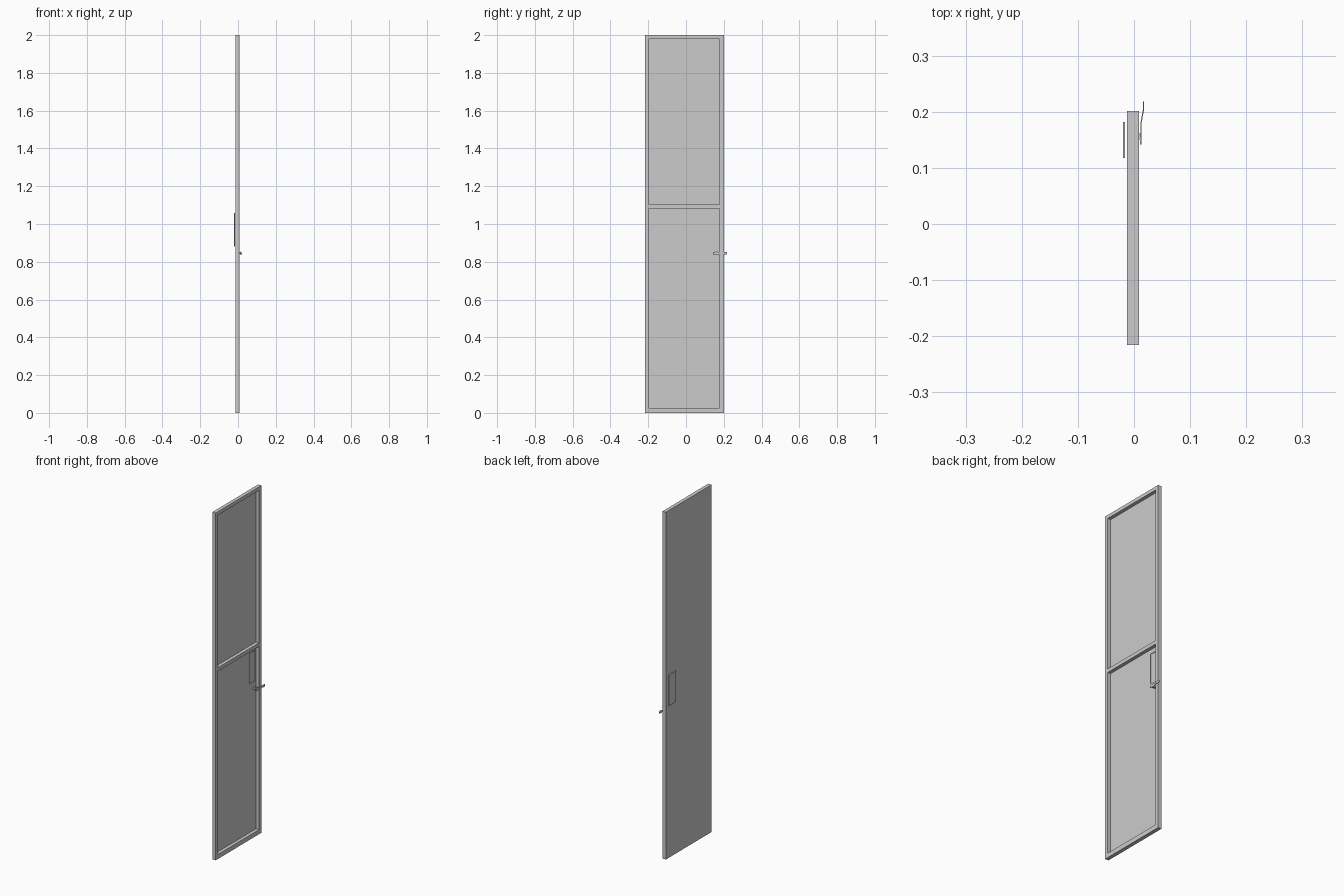
import bpy
import bmesh

cube = bpy.data.objects.get("Cube")
if cube:
    bpy.data.objects.remove(cube, do_unlink=True)

grey = bpy.data.materials.new("light_grey_metal")
grey.use_nodes = True
colour = (0.6, 0.6, 0.6, 1)
grey.diffuse_color = colour
grey.node_tree.nodes["Principled BSDF"].inputs["Base Color"].default_value = colour


def finish(name, bm):
    bmesh.ops.recalc_face_normals(bm, faces=bm.faces)
    mesh = bpy.data.meshes.new(name)
    bm.to_mesh(mesh)
    bm.free()
    mesh.materials.append(grey)
    obj = bpy.data.objects.new(name, mesh)
    bpy.context.collection.objects.link(obj)
    return obj


def box(name, xs, ys, zs):
    bm = bmesh.new()
    bmesh.ops.create_cube(bm, size=1)
    for v in bm.verts:
        for i, (low, high) in enumerate((xs, ys, zs)):
            v.co[i] = high if v.co[i] > 0 else low
    return finish(name, bm)


def windowed_slab(name, x0, x1, ys, zs, holes):
    """Closed slab across x, gridded at ys and zs, with some cells left open."""
    bm = bmesh.new()
    back, front = [[[bm.verts.new((x, y, z)) for z in zs] for y in ys]
                   for x in (x0, x1)]
    partner = {}
    for back_row, front_row in zip(back, front):
        partner.update(zip(back_row, front_row))
    cells = []
    for i in range(len(ys) - 1):
        for j in range(len(zs) - 1):
            if (i, j) not in holes:
                cell = (back[i][j], back[i + 1][j],
                        back[i + 1][j + 1], back[i][j + 1])
                cells.append(bm.faces.new(cell))
    rims = [tuple(e.verts) for e in bm.edges if e.is_boundary]
    for face in cells:
        bm.faces.new([partner[v] for v in reversed(face.verts)])
    for a, b in rims:
        bm.faces.new((a, b, partner[b], partner[a]))
    return finish(name, bm)


# Door frame with upper and lower panel openings
windowed_slab("door_frame", -0.0105, 0.009, (-0.216, -0.196, 0.178, 0.201),
              (0, 0.026, 1.081, 1.102, 1.98, 2), {(1, 1), (1, 3)})

# Flat outer skin with an opening for the pull
windowed_slab("door_skin", -0.0125, -0.0105, (-0.216, 0.118, 0.172, 0.201),
              (0, 0.882, 1.056, 2), {(1, 1)})

# Cover plate standing just proud of the skin
box("pull_plate", (-0.02, -0.016), (0.118, 0.182), (0.88, 1.058))

# Bent latch arm: x, y and half height along its length
arm = ((0.011, 0.142, 0.006), (0.0115, 0.162, 0.009), (0.0115, 0.18, 0.005),
       (0.0145, 0.196, 0.005), (0.016, 0.204, 0.008), (0.016, 0.218, 0.006))
bm = bmesh.new()
rings = [[bm.verts.new((x + dx, y, 0.845 + s * h))
          for dx, s in ((0, -1), (0.002, -1), (0.002, 1), (0, 1))]
         for x, y, h in arm]
for a, b in zip(rings, rings[1:]):
    for k in range(4):
        n = (k + 1) % 4
        bm.faces.new((a[k], a[n], b[n], b[k]))
bm.faces.new(rings[0])
bm.faces.new(rings[-1])
finish("latch_arm", bm)

# Pivot joining the latch to the skin
box("latch_pivot", (-0.0105, 0.0115), (0.151, 0.161), (0.84, 0.85))
